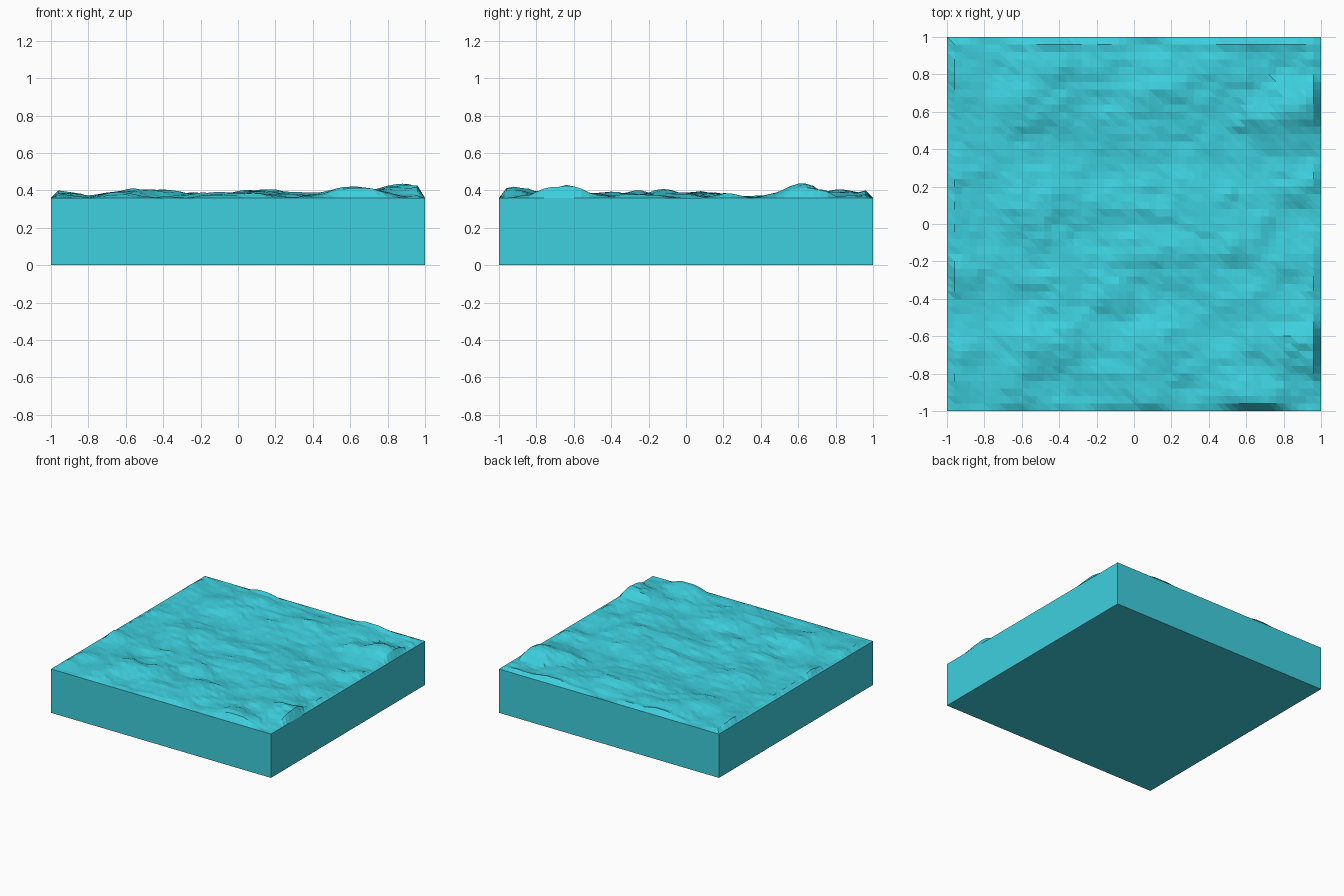
import bpy, bmesh
from mathutils import Vector, noise

if "Cube" in bpy.data.objects:
    bpy.data.objects.remove(bpy.data.objects["Cube"])

N = 50            # cells per side
RIM = 0.36        # height of the straight rim

# Ridge heights seen along x and along y
RIDGE_X = [(-1, .36), (-.96, .40), (-.8, .377), (-.58, .415), (-.38, .41), (-.28, .397),
           (-.13, .425), (0, .42), (.12, .415), (.3, .397), (.44, .395), (.6, .425),
           (.72, .41), (.88, .44), (.96, .425), (1, .36)]
RIDGE_Y = [(-1, .36), (-.95, .425), (-.85, .408), (-.63, .43), (-.52, .398), (-.33, .425),
           (-.25, .4), (-.1, .41), (-.02, .398), (.1, .407), (.2, .405), (.33, .375),
           (.45, .39), (.6, .44), (.75, .425), (.92, .39), (.96, .40), (1, .36)]
# Places where the waves crest: x, y, strength
CRESTS = [(.88, .62, 1), (.62, -.92, .9), (.93, -.6, .9), (-.12, -.33, .7), (-.94, -.28, .8),
          (-.45, .92, .8), (-.94, .7, .5), (0, .6, .4), (-.55, -.62, .5), (.85, .92, .6)]


def lookup(table, t):
    for (a, za), (b, zb) in zip(table, table[1:]):
        if t <= b:
            return za + (zb - za) * (t - a) / (b - a)
    return table[-1][1]


def wave_height(x, y):
    p = Vector((x * 2.6 + 5.3, y * 3.4 - 2.1, 1.7))
    n = 0.5 + 0.55 * noise.fractal(p, 0.9, 2.0, 4)
    for cx, cy, s in CRESTS:
        d = ((x - cx) ** 2 + (y - cy) ** 2) / 0.016
        n += 0.6 * s * 2.718 ** -d
    n = max(0.0, min(1.0, n))
    low = 0.343
    top = min(lookup(RIDGE_X, x), lookup(RIDGE_Y, y))
    return low + (top - low) * n


# Water block: faceted choppy top, straight sides, flat bottom
bm = bmesh.new()
grid = []
for j in range(N + 1):
    row = []
    for i in range(N + 1):
        x, y = -1 + 2 * i / N, -1 + 2 * j / N
        edge = i in (0, N) or j in (0, N)
        row.append(bm.verts.new((x, y, RIM if edge else wave_height(x, y))))
    grid.append(row)
for j in range(N):
    for i in range(N):
        a, b = grid[j][i], grid[j][i + 1]
        c, d = grid[j + 1][i + 1], grid[j + 1][i]
        bm.faces.new((a, b, d))
        bm.faces.new((b, c, d))

# Sides and bottom
rim = ([grid[0][i] for i in range(N)] + [grid[j][N] for j in range(N)]
       + [grid[N][i] for i in range(N, 0, -1)] + [grid[j][0] for j in range(N, 0, -1)])
base = [bm.verts.new((v.co.x, v.co.y, 0)) for v in rim]
for k in range(len(rim)):
    m = (k + 1) % len(rim)
    bm.faces.new((rim[m], rim[k], base[k], base[m]))
bm.faces.new(base[::-1])
bmesh.ops.recalc_face_normals(bm, faces=bm.faces)

mesh = bpy.data.meshes.new("water_block")
bm.to_mesh(mesh)
bm.free()
block = bpy.data.objects.new("water_block", mesh)
bpy.context.collection.objects.link(block)

mat = bpy.data.materials.new("water")
mat.diffuse_color = (0.047, 0.63, 0.73, 1)
mat.use_nodes = True
mat.node_tree.nodes["Principled BSDF"].inputs["Base Color"].default_value = mat.diffuse_color
mesh.materials.append(mat)
